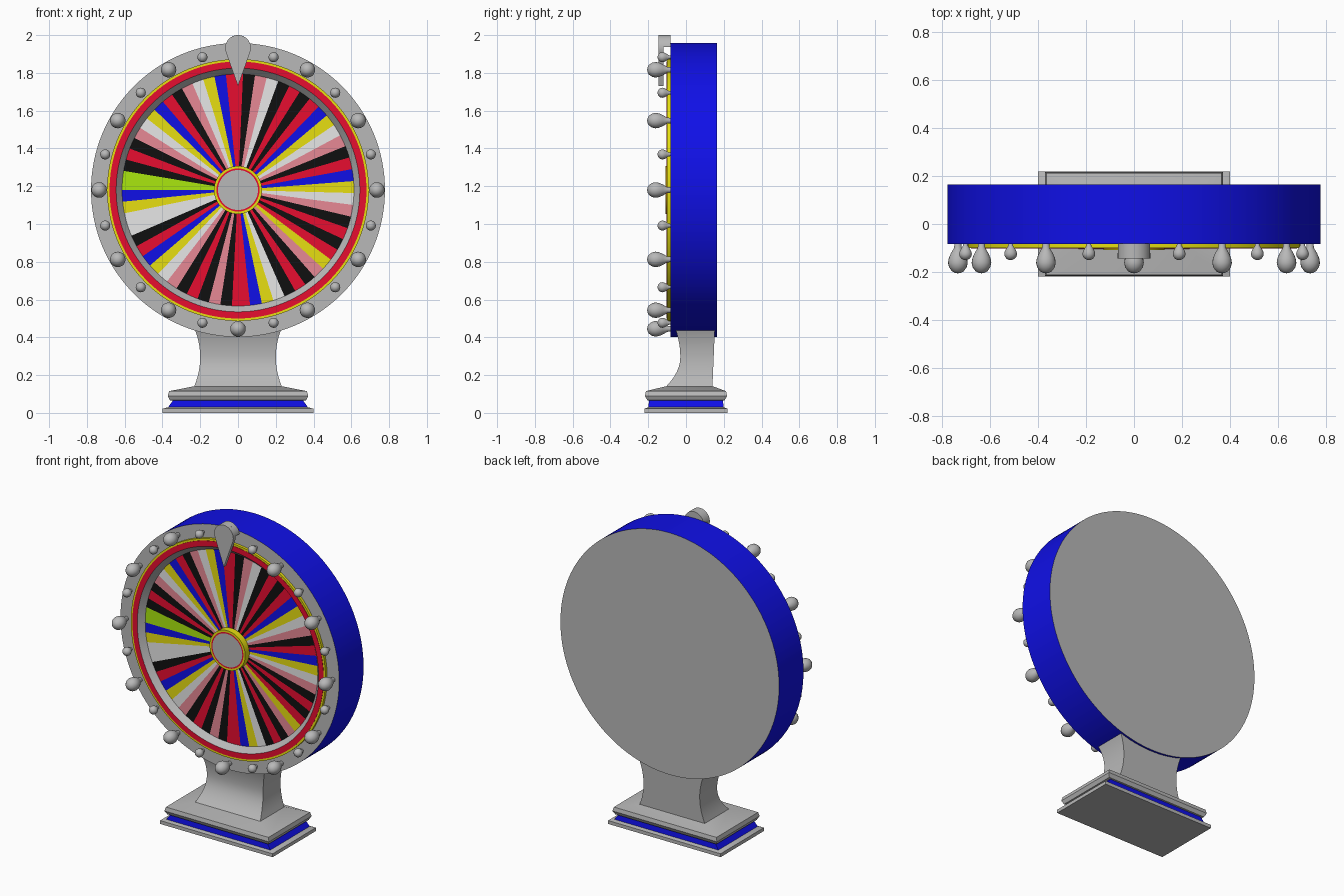
import bpy, bmesh, math

if "Cube" in bpy.data.objects:
    bpy.data.objects.remove(bpy.data.objects["Cube"])

CZ = 1.18  # wheel centre height


def mat(name, r, g, b):
    m = bpy.data.materials.new(name)
    m.diffuse_color = (r, g, b, 1)
    m.use_nodes = True
    m.node_tree.nodes["Principled BSDF"].inputs["Base Color"].default_value = m.diffuse_color
    return m


GREY = mat("grey", .48, .48, .48)
BLUE = mat("blue", .005, .005, .8)
RED = mat("red", .8, .004, .03)
YELLOW = mat("yellow", .87, .8, .006)
WHITE = mat("white", .9, .9, .9)
PINK = mat("pink", .9, .28, .34)
BLACK = mat("black", .005, .005, .005)
GREEN = mat("green", .45, .9, .005)


def finish(name, bm, mats, angle=30):
    me = bpy.data.meshes.new(name)
    bm.to_mesh(me)
    bm.free()
    for m in mats:
        me.materials.append(m)
    ob = bpy.data.objects.new(name, me)
    bpy.context.collection.objects.link(ob)
    bpy.ops.object.select_all(action='DESELECT')
    ob.select_set(True)
    bpy.context.view_layer.objects.active = ob
    bpy.ops.object.shade_smooth_by_angle(angle=math.radians(angle))
    return ob


def lathe(name, profile, mats, strips=None, cx=0, cz=CZ, n=128):
    """Revolve (radius, y) points about a y axis; profile runs back to front."""
    bm = bmesh.new()
    rings = []
    for r, y in profile:
        if r == 0:
            rings.append([bm.verts.new((cx, y, cz))] * n)
        else:
            rings.append([bm.verts.new((cx + r * math.sin(math.tau * k / n), y,
                                        cz + r * math.cos(math.tau * k / n))) for k in range(n)])
    for i in range(len(rings) - 1):
        p, q = rings[i], rings[i + 1]
        for k in range(n):
            j = (k + 1) % n
            f = bm.faces.new(list(dict.fromkeys((p[k], q[k], q[j], p[j]))))
            f.material_index = strips[i] if strips else 0
    return finish(name, bm, mats)


def loft(name, levels, mats, strips=None):
    """Stack rectangles given as (z, half width, front y, back y)."""
    bm = bmesh.new()
    rings = [[bm.verts.new(c) for c in ((-w, a, z), (w, a, z), (w, b, z), (-w, b, z))]
             for z, w, a, b in levels]
    for i in range(len(rings) - 1):
        p, q = rings[i], rings[i + 1]
        for k in range(4):
            j = (k + 1) % 4
            f = bm.faces.new((p[k], p[j], q[j], q[k]))
            f.material_index = strips[i] if strips else 0
    bm.faces.new(rings[0][::-1])
    bm.faces.new(rings[-1])
    return finish(name, bm, mats)


def plate(name, pts, y0, y1, m):
    """Extrude an xz outline from y0 to y1."""
    bm = bmesh.new()
    a = [bm.verts.new((x, y0, z)) for x, z in pts]
    b = [bm.verts.new((x, y1, z)) for x, z in pts]
    bm.faces.new(a)
    bm.faces.new(b[::-1])
    for k in range(len(a)):
        j = (k + 1) % len(a)
        bm.faces.new((a[k], b[k], b[j], a[j]))
    bmesh.ops.recalc_face_normals(bm, faces=bm.faces)
    return finish(name, bm, [m])


# Stepped base with blue band
loft("base", [(0, .4, -.22, .22), (.022, .4, -.22, .22), (.03, .37, -.2, .2),
              (.065, .345, -.195, .195), (.067, .36, -.205, .205), (.09, .372, -.217, .217),
              (.115, .365, -.212, .212), (.141, .232, -.107, .142)],
     [GREY, BLUE], [0, 0, 1, 0, 0, 0, 0])

# Waisted neck
neck = []
for i in range(13):
    t = i / 12
    z = .14 + .31 * t
    w = .2 + .032 * abs(2 * t - 1) ** 2
    front = -.03 - (.075 * (1 - t / .5) ** 2 if t < .5 else .028 * (t / .5 - 1) ** 2)
    neck.append((z, w, front, .14 + .013 * t))
loft("neck", neck, [GREY])

# Wheel housing and coloured rings
lathe("drum", [(0, .165), (.778, .165), (.778, -.083), (.685, -.083)], [GREY, BLUE], [0, 1, 0])
lathe("yellow_ring", [(.693, -.08), (.693, -.1), (.678, -.1)], [YELLOW])
lathe("red_ring", [(.68, -.098), (.68, -.102), (.645, -.102)], [RED])
lathe("recess_wall", [(.645, -.102), (.613, -.065)], [GREY])

# Prize wedges, clockwise from the top: (end angle, colours sharing that span)
palette = {"R": RED, "K": BLACK, "P": PINK, "W": WHITE, "Y": YELLOW, "B": BLUE, "G": GREEN}
keys = list(palette)
spans = [(2.5, "R"), (91.5, "KPWKRKRBYWPKRBY"), (174, "WPKRKRYPKRKWYB"), (183, "R"),
         (270, "KPKRKPWYBRKWWYB"), (279.5, "G"), (354, "KRKPWYBRKPWYB")]
bm = bmesh.new()
start = -6
for end, cols in spans:
    step = (end - start) / len(cols)
    for i, c in enumerate(cols):
        for s in range(3):
            a0 = math.radians(start + step * (i + s / 3))
            a1 = math.radians(start + step * (i + (s + 1) / 3))
            vs = [bm.verts.new((r * math.sin(a), -.066, CZ + r * math.cos(a)))
                  for r, a in ((.1, a0), (.1, a1), (.616, a1), (.616, a0))]
            f = bm.faces.new(vs)
            f.normal_update()
            if f.normal.y > 0:
                f.normal_flip()
            f.material_index = keys.index(c)
    start = end
bmesh.ops.remove_doubles(bm, verts=bm.verts, dist=1e-5)
finish("prize_wedges", bm, list(palette.values()))

# Hub
lathe("hub", [(.127, -.06), (.127, -.108), (.114, -.108), (.106, -.108), (0, -.108)],
      [YELLOW, RED, GREY], [0, 0, 1, 2], n=64)

# Bulbs around the rim, large and small in turn; the pointer takes the top place
bulb = [(.014, -.08), (.016, -.1), (.029, -.122), (.038, -.143), (.041, -.162),
        (.037, -.18), (.025, -.197), (.012, -.204), (0, -.206)]
for k in range(1, 24):
    a = math.radians(15 * k)
    big = k % 2 == 0
    prof = bulb if big else [(r * .65, -.08 + (y + .08) * .56) for r, y in bulb]
    d = .735 if big else .728
    lathe(("large" if big else "small") + "_bulb", prof, [GREY],
          cx=d * math.sin(a), cz=CZ + d * math.cos(a), n=20)

# Teardrop pointer with its mounting cap
R, PZ = .068, 1.932


def arc(lo, hi):
    return [(R * math.cos(math.radians(lo + (hi - lo) * i / 32)),
             PZ + R * math.sin(math.radians(lo + (hi - lo) * i / 32))) for i in range(33)]


plate("pointer", arc(-20, 200) + [(0, 1.73)], -.145, -.12, GREY)
plate("pointer_mount", arc(5, 175), -.12, -.082, GREY)
